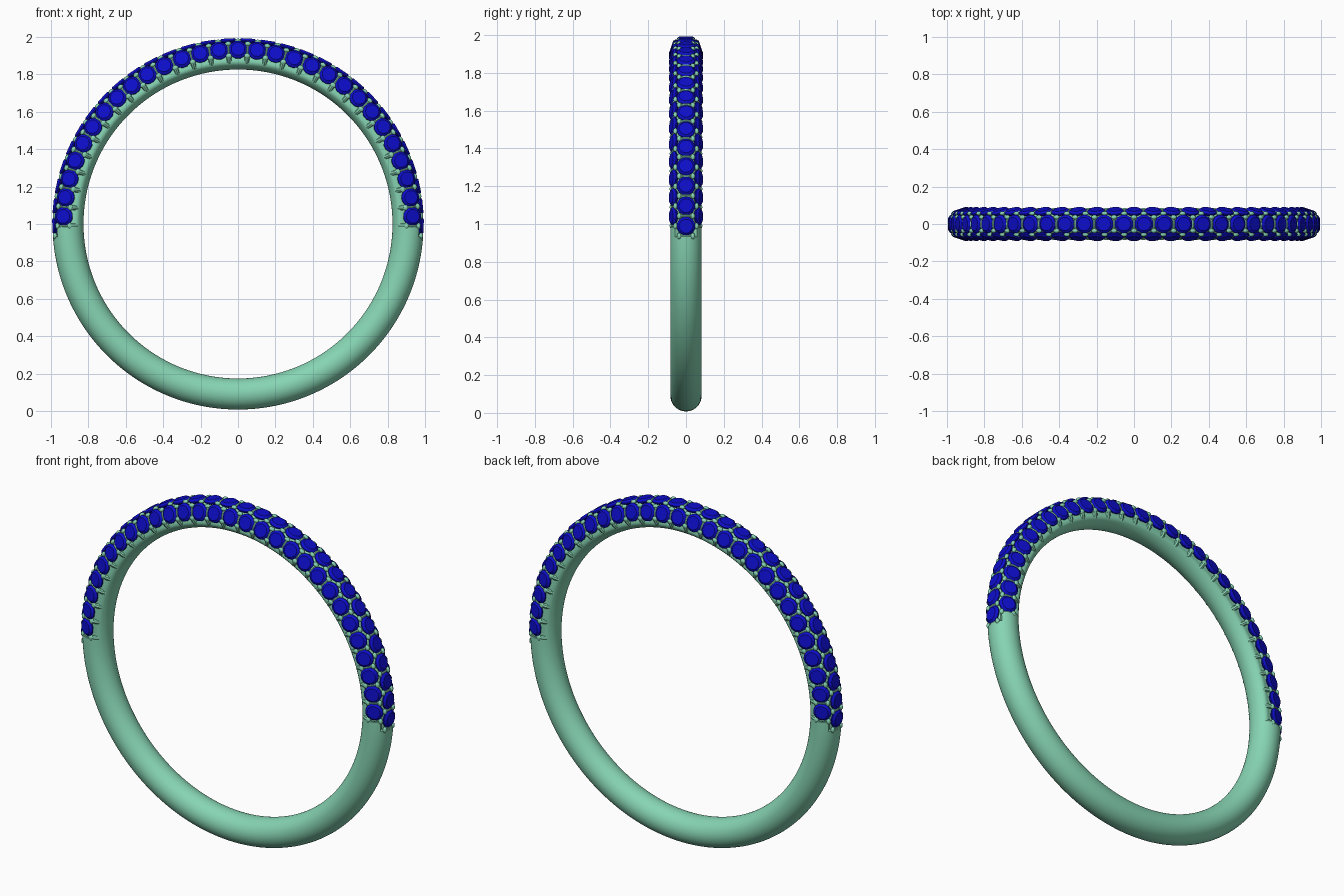
import bpy, bmesh, math
from mathutils import Vector, Matrix

if "Cube" in bpy.data.objects:
    bpy.data.objects.remove(bpy.data.objects["Cube"])

RC, RT = 0.909, 0.083          # ring centre-line radius, tube radius
STEP = 6.25                    # angle between neighbouring stones
Y = Vector((0, 1, 0))


def material(name, rgb):
    m = bpy.data.materials.new(name)
    m.diffuse_color = (*rgb, 1)
    m.use_nodes = True
    m.node_tree.nodes["Principled BSDF"].inputs["Base Color"].default_value = m.diffuse_color
    return m


metal = material("green_metal", (0.24, 0.66, 0.45))
blue = material("blue_stone", (0.004, 0.004, 0.6))


def frame(a, phi, r):
    """Matrix on the tube: X along the ring, Y across it, Z outward."""
    a, phi = math.radians(a), math.radians(phi)
    R = Vector((math.cos(a), 0, math.sin(a)))
    T = Vector((-math.sin(a), 0, math.cos(a)))
    n = R * math.cos(phi) + Y * math.sin(phi)
    b = n.cross(T)
    p = Vector((0, 0, 1)) + R * RC + n * r
    m = Matrix((T, b, n)).transposed().to_4x4()
    m.translation = p
    return m


def finish(bm, name, mat, smooth):
    bmesh.ops.recalc_face_normals(bm, faces=bm.faces)
    me = bpy.data.meshes.new(name)
    bm.to_mesh(me)
    bm.free()
    me.materials.append(mat)
    ob = bpy.data.objects.new(name, me)
    bpy.context.collection.objects.link(ob)
    if smooth:
        bpy.ops.object.select_all(action='DESELECT')
        ob.select_set(True)
        bpy.context.view_layer.objects.active = ob
        bpy.ops.object.shade_smooth_by_angle(angle=math.radians(35))
    return ob


def bridge(bm, rings, closed):
    n = len(rings[0])
    for i in range(len(rings) if closed else len(rings) - 1):
        p, q = rings[i], rings[(i + 1) % len(rings)]
        for j in range(n):
            k = (j + 1) % n
            bm.faces.new((p[j], p[k], q[k], q[j]))


def linspace(a, b, n):
    return [a + (b - a) * i / (n - 1) for i in range(n)]


# Band: full round shank below, recessed seat for the stones above
def tube_radius(a, phi):
    below = max(-a, a - 180) if a < 270 else 360 - a
    if below > (3.95 if abs(phi) < 38 else 0.85):
        return RT
    t = min(1, max(0, (abs(phi) - 105) / 20))
    return 0.064 + (RT - 0.064) * t


bm = bmesh.new()
angles = (linspace(-0.8, 180.8, 97) + [180.95, 182, 183, 183.9]
          + linspace(184.05, 355.95, 91) + [356.1, 357, 358, 359.05])
phis = [-180 + 7.5 * i for i in range(48)]
bridge(bm, [[bm.verts.new(frame(a, p, tube_radius(a, p)).translation) for p in phis]
            for a in angles], True)
finish(bm, "ring_band", metal, True)


# Stones: faceted brilliant cut with table, crown, girdle and pavilion
def add_stone(bm, m):
    rings = []
    for rad, h in ((0.014, -0.03), (0.050, -0.005), (0.050, 0.001), (0.037, 0.012)):
        rings.append([bm.verts.new(m @ Vector((rad * math.cos(t), rad * math.sin(t), h)))
                      for t in (math.tau * (i + 0.5) / 12 for i in range(12))])
    bridge(bm, rings, False)
    bm.faces.new(rings[0])
    bm.faces.new(rings[-1])


outer_row = [90 + STEP * (i - 14.5) for i in range(30)]
side_row = [90 + STEP * (i - 14) for i in range(29)]
for name, row, phi in (("outer_stones", outer_row, 0),
                       ("front_stones", side_row, -71),
                       ("back_stones", side_row, 71)):
    bm = bmesh.new()
    for a in row:
        add_stone(bm, frame(a, phi, 0.072))
    finish(bm, name, blue, False)


# Prongs: rounded beads, cross bars and claws lying on the tube
def add_bead(bm, a, phi, r, size):
    m = frame(a, phi, r) @ Matrix.Diagonal((*size, 1))
    bmesh.ops.create_uvsphere(bm, u_segments=12, v_segments=8, radius=1, matrix=m)


def add_bar(bm, a, phi0, phi1, r, w):
    rings = []
    for p in linspace(phi0, phi1, 8):
        m = frame(a, p, r)
        rings.append([bm.verts.new(m @ Vector((w * math.cos(t), 0, w * math.sin(t))))
                      for t in (math.tau * i / 8 for i in range(8))])
    bridge(bm, rings, False)
    bm.faces.new(rings[0])
    bm.faces.new(rings[-1])


def gaps(row):
    return [row[0] - STEP / 2] + [a + STEP / 2 for a in row]


bm = bmesh.new()
for a in gaps(outer_row):
    add_bar(bm, a, -30, 30, 0.071, 0.008)
    for s in (-1, 1):
        add_bead(bm, a, s * 27, 0.080, (0.017, 0.012, 0.011))
finish(bm, "outer_prongs", metal, True)

for name, s in (("front_prongs", -1), ("back_prongs", 1)):
    bm = bmesh.new()
    for a in gaps(side_row):
        add_bar(bm, a, s * 42, s * 100, 0.070, 0.008)
        add_bead(bm, a, s * 45, 0.080, (0.017, 0.012, 0.011))
        # claw rising from the inner edge of the band
        add_bead(bm, a, s * 97, 0.077, (0.017, 0.014, 0.010))
        add_bar(bm, a, s * 97, s * 128, 0.073, 0.013)
    finish(bm, name, metal, True)
